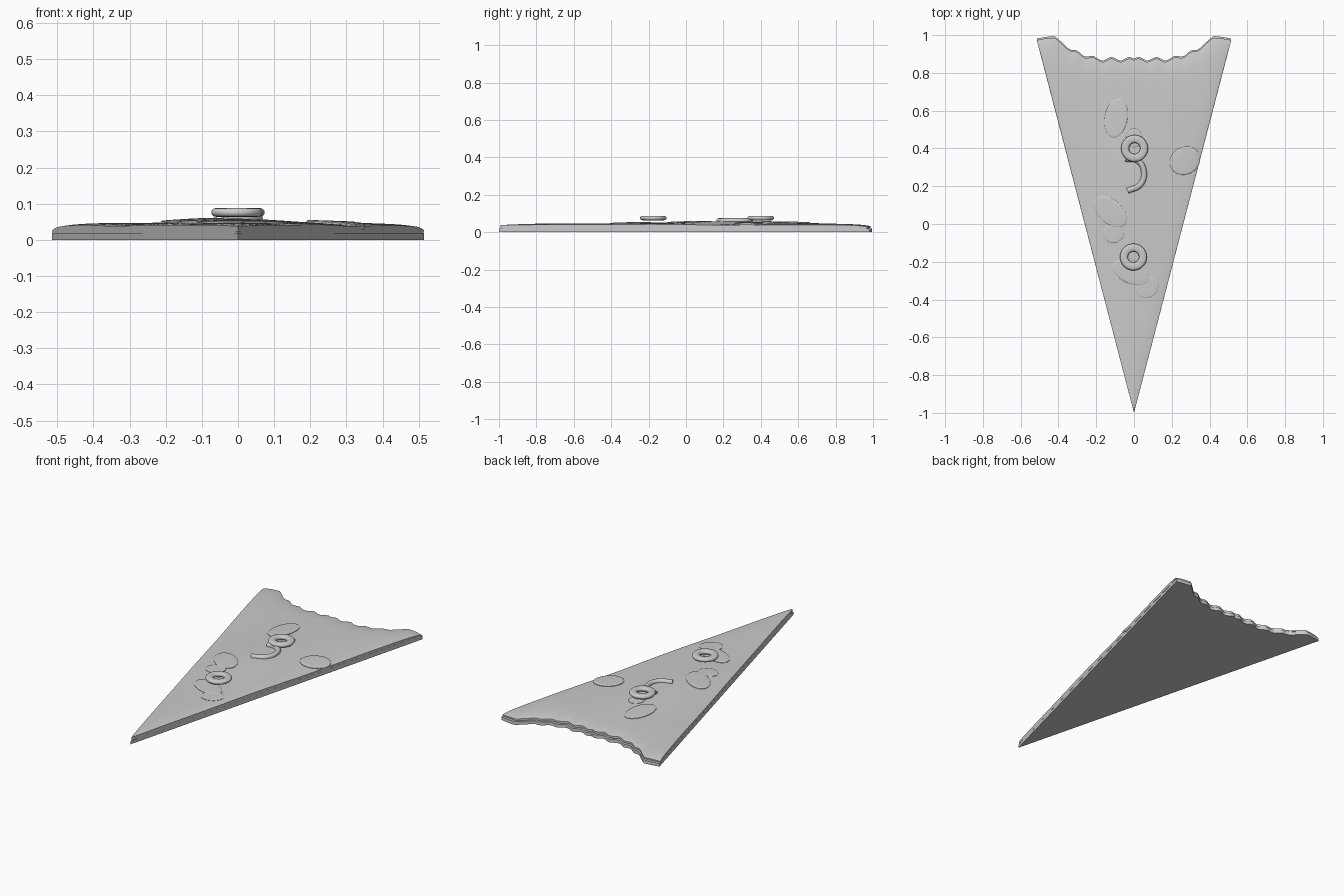
import bpy
import bmesh
from math import sin, cos, pi, exp, radians
from mathutils import Vector

cube = bpy.data.objects.get("Cube")
if cube:
    bpy.data.objects.remove(cube, do_unlink=True)

grey = bpy.data.materials.new("light grey")
grey.use_nodes = True
COLOUR = (0.6, 0.6, 0.6, 1)
grey.diffuse_color = COLOUR
grey.node_tree.nodes["Principled BSDF"].inputs["Base Color"].default_value = COLOUR

# Half of the bitten back edge, from the middle to the corner
BITE = [(0, 0.875), (0.2, 0.875), (0.27, 0.9), (0.33, 0.92), (0.38, 0.96),
        (0.42, 0.995), (0.47, 0.99), (0.515, 0.982)]
COLS, ROWS = 96, 48


def bite_y(x):
    a = abs(x)
    for (x0, y0), (x1, y1) in zip(BITE, BITE[1:]):
        if a <= x1 + 1e-6:
            y = y0 + (y1 - y0) * (a - x0) / (x1 - x0)
            break
    return y + 0.009 * sin(a * 2 * pi / 0.095) * max(0, min(1, (0.4 - a) / 0.1))


def cheese_z(x, y):
    side = max(0, 0.26 * (y + 1) - abs(x))
    back = max(0, bite_y(max(-0.515, min(0.515, x))) - y)
    z = 0.045 + 0.012 * exp(-(x / 0.2) ** 2 - ((y - 0.2) / 0.55) ** 2)
    z += 0.002 * sin(9 * x + 2) * sin(7 * y)
    z -= 0.014 * exp(-back / 0.05)
    return z - 0.006 * exp(-side / 0.03)


def finish(name, bm, angle=40):
    bmesh.ops.recalc_face_normals(bm, faces=bm.faces)
    mesh = bpy.data.meshes.new(name)
    bm.to_mesh(mesh)
    bm.free()
    ob = bpy.data.objects.new(name, mesh)
    bpy.context.collection.objects.link(ob)
    mesh.materials.append(grey)
    bpy.ops.object.select_all(action="DESELECT")
    ob.select_set(True)
    bpy.context.view_layer.objects.active = ob
    bpy.ops.object.shade_smooth_by_angle(angle=radians(angle))
    return ob


def layer(name, bottom, top, inset):
    """Wedge fanning out from the tip to the bitten edge."""
    bm = bmesh.new()

    def sheet(height):
        rows = [[bm.verts.new((0, -1 + inset, height(0, -1)))] * (COLS + 1)]
        for r in range(1, ROWS + 1):
            t = 1 - (1 - r / ROWS) ** 1.5
            row = []
            for c in range(COLS + 1):
                bx = 0.515 * (2 * c / COLS - 1)
                x, y = bx * t, -1 + (bite_y(bx) + 1 - inset) * t
                row.append(bm.verts.new((x * (1 - inset / 4), y, height(x, y))))
            rows.append(row)
        for a, b in zip(rows, rows[1:]):
            for c in range(COLS):
                ring = [a[c], a[c + 1], b[c + 1], b[c]]
                bm.faces.new(list(dict.fromkeys(ring)))
        return [r[0] for r in rows] + rows[-1][1:] + [r[-1] for r in rows[-2:0:-1]]

    low, high = sheet(bottom), sheet(top)
    for i in range(len(low)):
        bm.faces.new((low[i - 1], low[i], high[i], high[i - 1]))
    return finish(name, bm)


# Stacked layers of the slice
layer("dough_base", lambda x, y: 0, lambda x, y: 0.019, 0)
layer("sauce_layer", lambda x, y: 0.018, lambda x, y: 0.026, 0.016)
layer("cheese_layer", lambda x, y: 0.023, cheese_z, 0.008)


def draped_disc(name, x, y, rx, ry, turn, rise):
    """Thin rounded slice that follows the cheese."""
    bm = bmesh.new()
    profile = [(1, -0.01), (1, rise * 0.5), (0.96, rise * 0.9),
               (0.88, rise), (0.5, rise * 1.05)]
    rings = []
    a = radians(turn)
    for s, dz in profile:
        ring = []
        for i in range(40):
            u, v = rx * s * cos(i * pi / 20), ry * s * sin(i * pi / 20)
            px, py = x + u * cos(a) - v * sin(a), y + u * sin(a) + v * cos(a)
            ring.append(bm.verts.new((px, py, cheese_z(px, py) + dz)))
        rings.append(ring)
    for lo, hi in zip(rings, rings[1:]):
        for i in range(40):
            bm.faces.new((lo[i - 1], lo[i], hi[i], hi[i - 1]))
    bm.faces.new(rings[-1])
    bm.faces.new(rings[0])
    finish(name, bm)


DISCS = [(-0.095, 0.56, 0.06, 0.105, -10, 0.006), (0.27, 0.335, 0.083, 0.072, 30, 0.007),
         (-0.125, 0.065, 0.105, 0.062, -42, 0.005), (-0.11, -0.05, 0.056, 0.05, 0, 0.004),
         (-0.015, -0.255, 0.105, 0.06, -25, 0.005), (0.07, -0.335, 0.064, 0.055, 30, 0.004),
         (0, 0.455, 0.042, 0.05, 0, 0.004)]
for n, spec in enumerate(DISCS, 1):
    draped_disc(f"topping_slice_{n}", *spec)


# Ring slices with flattened tops
def ring_slice(name, x, y, z):
    bm = bmesh.new()
    section = [(0.05 + 0.021 * cos(k * pi / 8), max(-0.012, min(0.012, 0.015 * sin(k * pi / 8))))
               for k in range(16)]
    loops = [[bm.verts.new((x + r * cos(i * pi / 20), y + r * sin(i * pi / 20), z + h))
              for r, h in section] for i in range(40)]
    for i in range(40):
        for k in range(16):
            bm.faces.new((loops[i - 1][k - 1], loops[i][k - 1], loops[i][k], loops[i - 1][k]))
    finish(name, bm, 60)


ring_slice("olive_ring_back", 0.003, 0.4, 0.076)
ring_slice("olive_ring_front", -0.003, -0.175, 0.076)

# Curved pepper strip
curve = bpy.data.curves.new("pepper_strip", "CURVE")
curve.dimensions = "3D"
curve.bevel_depth = 0.015
curve.bevel_resolution = 4
curve.use_fill_caps = True
PATH = [(-0.045, 0.345), (0.02, 0.335), (0.052, 0.28), (0.035, 0.21), (-0.035, 0.175)]
spline = curve.splines.new("BEZIER")
spline.bezier_points.add(len(PATH) - 1)
for p, (x, y) in zip(spline.bezier_points, PATH):
    p.co = Vector((x, y, 0.06))
    p.handle_left_type = p.handle_right_type = "AUTO"
curve.materials.append(grey)
strip = bpy.data.objects.new("pepper_strip", curve)
bpy.context.collection.objects.link(strip)
bpy.ops.object.select_all(action="DESELECT")
strip.select_set(True)
bpy.context.view_layer.objects.active = strip
bpy.ops.object.convert(target="MESH")
bpy.ops.object.shade_smooth_by_angle(angle=radians(40))
